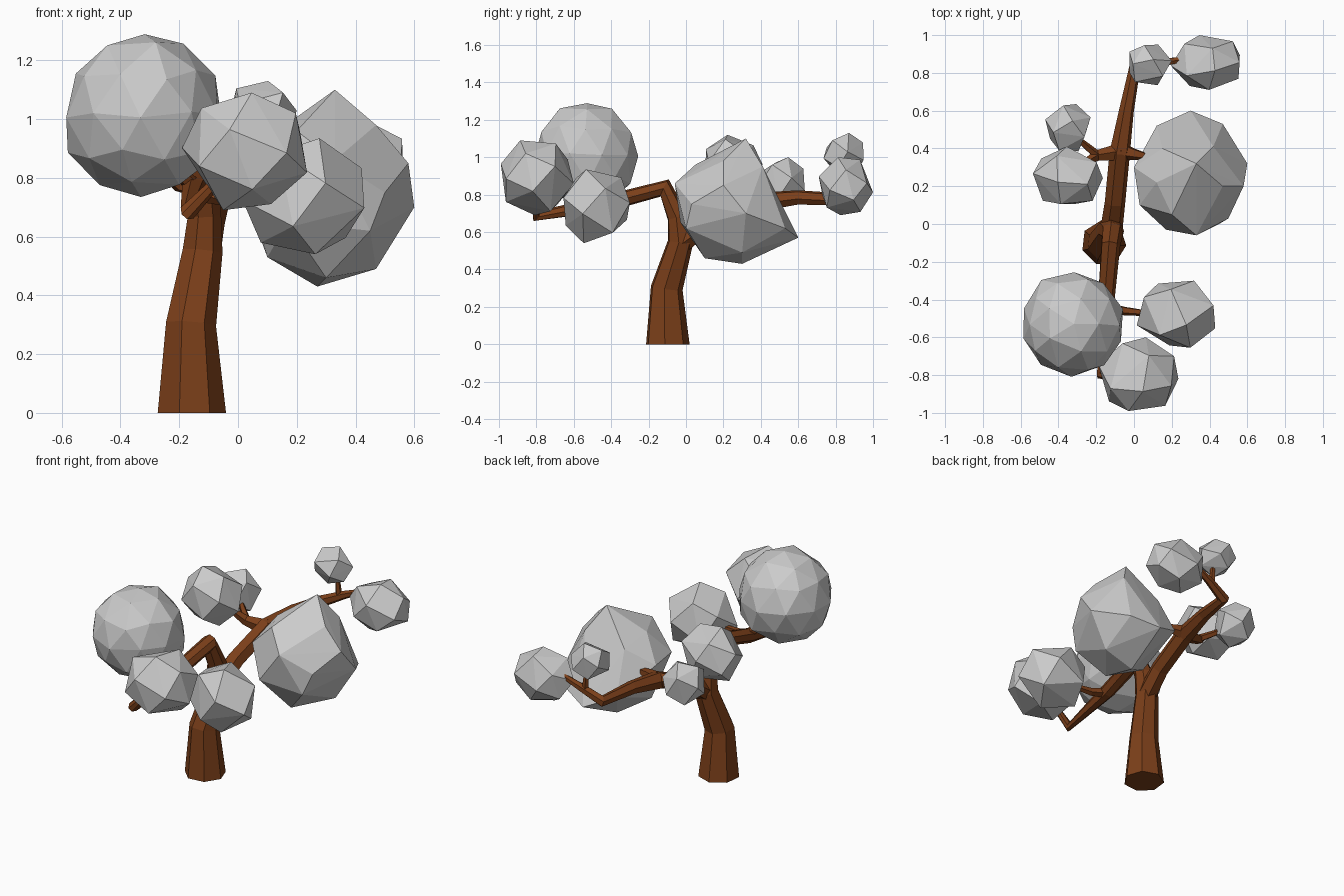
import bpy, bmesh, math, random
from mathutils import Vector

if "Cube" in bpy.data.objects:
    bpy.data.objects.remove(bpy.data.objects["Cube"])

random.seed(4)
bark = bpy.data.materials.new("bark")
bark.diffuse_color = (0.2, 0.05, 0.01, 1)
bark.use_nodes = True
bark.node_tree.nodes["Principled BSDF"].inputs["Base Color"].default_value = bark.diffuse_color


def finish(bm, name, mat=None):
    bmesh.ops.recalc_face_normals(bm, faces=bm.faces)
    mesh = bpy.data.meshes.new(name)
    bm.to_mesh(mesh)
    bm.free()
    if mat:
        mesh.materials.append(mat)
    ob = bpy.data.objects.new(name, mesh)
    bpy.context.collection.objects.link(ob)


def limb(name, path, sides=6):
    """Tapered faceted tube through (x, y, z, radius) points."""
    pts = [Vector(p[:3]) for p in path]
    bm = bmesh.new()
    rings = []
    d = (pts[1] - pts[0]).normalized()
    if path[0][2] == 0:
        d = Vector((0, 0, 1))
    u = d.orthogonal().normalized()
    for i, p in enumerate(pts):
        if i:
            a = (p - pts[i - 1]).normalized()
            b = (pts[min(i + 1, len(pts) - 1)] - p).normalized()
            new = (a + b).normalized()
            u = d.rotation_difference(new) @ u
            d = new
        v = d.cross(u)
        r = path[i][3]
        rings.append([bm.verts.new(p + r * (math.cos(t) * u + math.sin(t) * v))
                      for t in (2 * math.pi * k / sides for k in range(sides))])
    for r0, r1 in zip(rings, rings[1:]):
        for k in range(sides):
            j = (k + 1) % sides
            bm.faces.new((r0[k], r0[j], r1[j], r1[k]))
    bm.faces.new(rings[0])
    bm.faces.new(rings[-1])
    finish(bm, name, bark)


def hull(name, pts):
    bm = bmesh.new()
    for p in pts:
        bm.verts.new(p)
    bmesh.ops.convex_hull(bm, input=bm.verts)
    finish(bm, name)


def foliage(name, lo, hi, n, jitter=.08):
    """Irregular faceted ball: hull of scattered sphere points fitted to a box."""
    spin = random.uniform(0, 6)
    pts = []
    for i in range(n):
        z = 1 - 2 * (i + 0.5) / n
        t = spin + i * math.pi * (3 - math.sqrt(5))
        s = math.sqrt(1 - z * z)
        p = Vector((s * math.cos(t), s * math.sin(t), z))
        p += Vector([random.uniform(-jitter, jitter) for _ in range(3)])
        pts.append(p.normalized())
    mn = [min(p[k] for p in pts) for k in range(3)]
    mx = [max(p[k] for p in pts) for k in range(3)]
    hull(name, [[lo[k] + (p[k] - mn[k]) / (mx[k] - mn[k]) * (hi[k] - lo[k])
                 for k in range(3)] for p in pts])


# Trunk leaning up into the front limb
limb("trunk", [(-.16, -.1, 0, .12), (-.162, -.105, .3, .088), (-.122, -.03, .55, .07),
               (-.115, -.045, .68, .058), (-.125, -.115, .835, .052),
               (-.15, -.42, .755, .045), (-.17, -.8, .685, .03),
               (-.06, -.81, .8, .018)], 7)
# Rear limb from the crotch, hooking up between the two rear clumps
limb("rear_limb", [(-.12, -.03, .54, .06), (-.1, .12, .65, .055), (-.075, .38, .76, .055),
                   (-.04, .6, .785, .04), (.005, .83, .775, .035), (.14, .855, .84, .025),
                   (.26, .87, .89, .015)])
# Twigs reaching into the foliage
twigs = {
    "front_right": [(-.15, -.44, .75, .03), (-.05, -.46, .73, .024), (.1, -.475, .73, .014)],
    "front_left": [(-.14, -.4, .76, .03), (-.22, -.46, .84, .024), (-.28, -.5, .92, .014)],
    "rear_right": [(-.08, .39, .76, .05), (.0, .37, .77, .032), (.1, .35, .77, .014)],
    "rear_left": [(-.07, .38, .76, .05), (-.2, .36, .78, .03), (-.3, .3, .87, .014)],
    "rear_left_fork": [(-.19, .36, .78, .024), (-.25, .41, .81, .02), (-.32, .47, .85, .012)],
    "rear_tip": [(.11, .85, .825, .02), (.1, .845, .97, .012)],
}
for name, path in twigs.items():
    limb(name + "_twig", path, 5)

# Large front clump: a faceted sphere
bm = bmesh.new()
bmesh.ops.create_icosphere(bm, subdivisions=2, radius=.278)
ball = [v.co + Vector((-.325, -.53, 1.015))
        + Vector([random.uniform(-.01, .01) for _ in range(3)]) for v in bm.verts]
bm.free()
hull("foliage_front_left", ball)

# Large right clump: lopsided with a peak and a sloping back
hull("foliage_right", [
    (.3, .6, .57), (.47, .53, .62), (.6, .32, .7), (.58, .2, .85), (.5, .03, .75),
    (.33, -.06, .86), (.17, -.03, .65), (.03, .1, .8), (0, .3, .8), (.12, .52, .65),
    (.33, .32, 1.1), (.27, .3, .43), (.47, .3, .49), (.3, .1, .46), (.1, .2, .53),
    (.47, .2, .98), (.2, .05, .96), (.15, .4, .9), (.42, .41, .95), (.12, .22, .95),
    (.45, 0, .62)])

# Smaller clumps: box corners, point count
foliage("foliage_front", (-.19, -.99, .69), (.235, -.6, 1.09), 16)
foliage("foliage_front_right", (.015, -.655, .54), (.43, -.3, .935), 14)
foliage("foliage_rear_right", (.195, .71, .69), (.56, 1.0, 1.0), 16)
foliage("foliage_rear_tip", (-.025, .735, .91), (.2, .95, 1.13), 13)
foliage("foliage_left", (-.535, .105, .78), (-.165, .41, 1.12), 15)
foliage("foliage_rear_left", (-.47, .385, .745), (-.23, .635, 1.0), 13)
